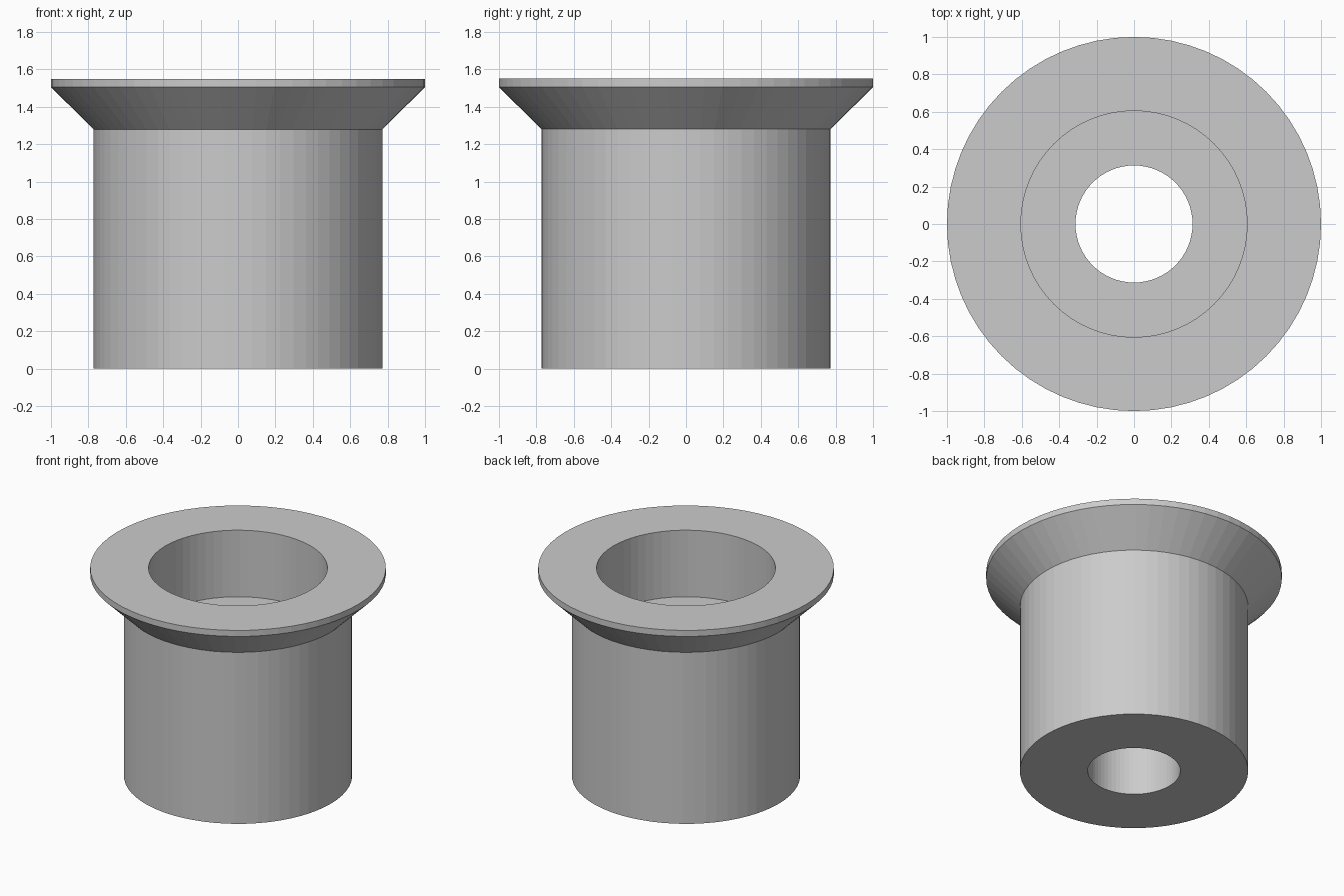
import bpy, bmesh, math

if "Cube" in bpy.data.objects:
    bpy.data.objects.remove(bpy.data.objects["Cube"])

SIDES = 64

# Closed cross-section of the bushing: (radius, height)
profile = [
    (0.313, 0.0),    # through hole, bottom
    (0.772, 0.0),    # barrel, bottom
    (0.772, 1.28),   # barrel meets flare
    (1.0, 1.505),    # flare meets rim
    (1.0, 1.55),     # rim top
    (0.605, 1.55),   # counterbore mouth
    (0.605, 1.053),  # counterbore floor
    (0.313, 1.053),  # through hole, top
]

grey = bpy.data.materials.new("light_grey")
grey.diffuse_color = (0.6, 0.6, 0.6, 1.0)
grey.use_nodes = True
grey.node_tree.nodes["Principled BSDF"].inputs["Base Color"].default_value = grey.diffuse_color

# Revolve the cross-section around z
bm = bmesh.new()
rings = []
for r, z in profile:
    rings.append([bm.verts.new((r * math.cos(2 * math.pi * i / SIDES),
                                r * math.sin(2 * math.pi * i / SIDES), z))
                  for i in range(SIDES)])
for k, a in enumerate(rings):
    b = rings[(k + 1) % len(rings)]
    for i in range(SIDES):
        j = (i + 1) % SIDES
        bm.faces.new((a[i], a[j], b[j], b[i]))
bmesh.ops.recalc_face_normals(bm, faces=bm.faces)

mesh = bpy.data.meshes.new("flanged_bushing")
bm.to_mesh(mesh)
bm.free()
mesh.materials.append(grey)
bushing = bpy.data.objects.new("flanged_bushing", mesh)
bpy.context.collection.objects.link(bushing)
